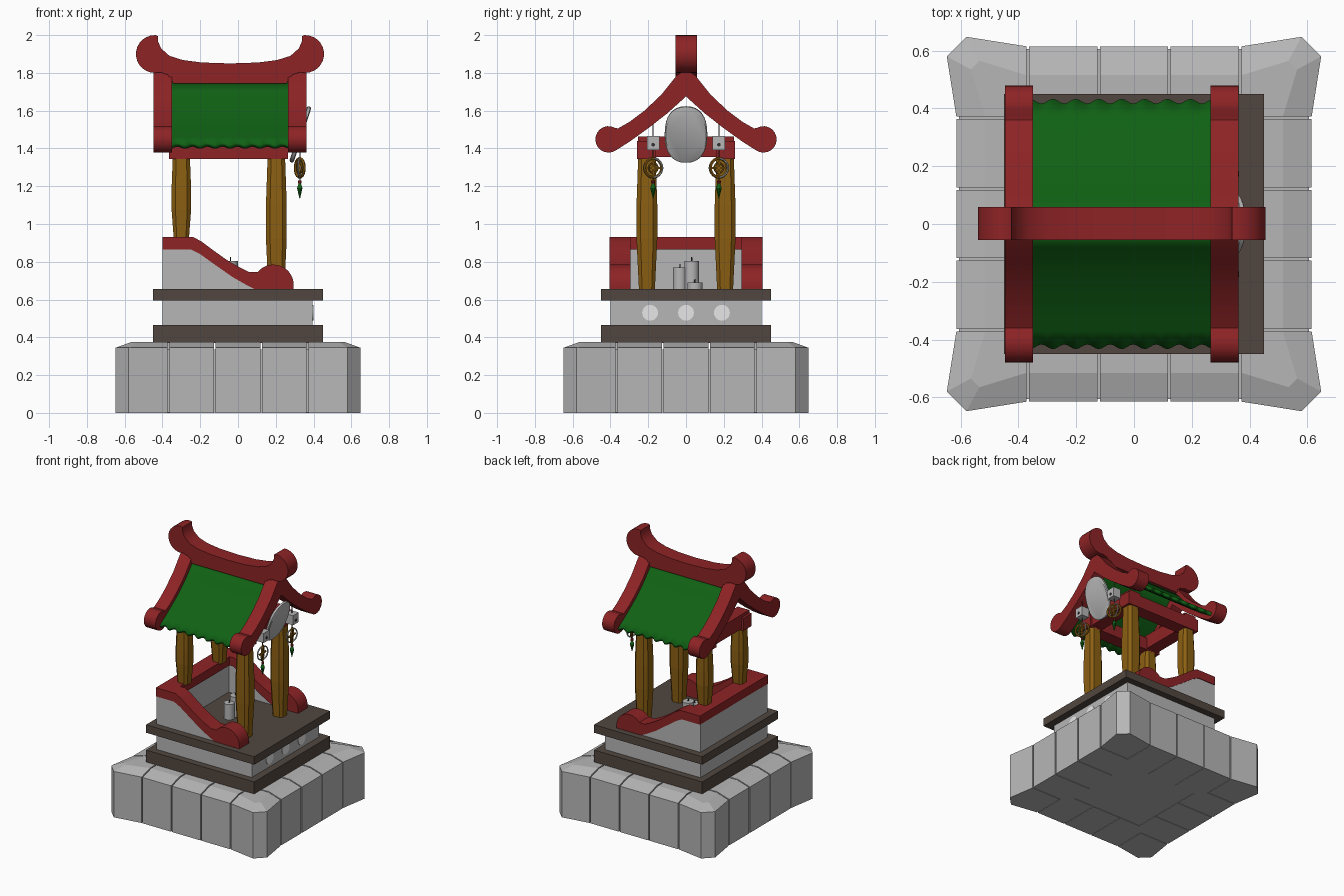
import bpy, bmesh, math
from mathutils import Matrix, Vector

if "Cube" in bpy.data.objects:
    bpy.data.objects.remove(bpy.data.objects["Cube"])

def mat(name, r, g, b):
    m = bpy.data.materials.new(name)
    m.diffuse_color = (r, g, b, 1)
    m.use_nodes = True
    m.node_tree.nodes["Principled BSDF"].inputs["Base Color"].default_value = m.diffuse_color
    return m

STONE = mat("stone grey", 0.47, 0.47, 0.47)
RED = mat("lacquer red", 0.27, 0.017, 0.019)
GREEN = mat("roof green", 0.005, 0.12, 0.007)
WOOD = mat("ochre wood", 0.26, 0.115, 0.006)
BROWN = mat("dark brown", 0.083, 0.062, 0.05)
WHITE = mat("white", 0.95, 0.95, 0.95)
DARK = mat("dark iron", 0.03, 0.03, 0.03)
CX = -0.0425  # centre of the roof along x

def finish(name, bm, m, smooth=False):
    bmesh.ops.recalc_face_normals(bm, faces=bm.faces)
    me = bpy.data.meshes.new(name)
    bm.to_mesh(me)
    bm.free()
    me.materials.append(m)
    if smooth:
        me.shade_smooth()
        me.set_sharp_from_angle(angle=math.radians(30))
    ob = bpy.data.objects.new(name, me)
    bpy.context.collection.objects.link(ob)
    return ob

def loft(name, rings, m, smooth=False):
    """Skin closed rings of equal length and cap both ends."""
    bm = bmesh.new()
    vs = [[bm.verts.new(p) for p in r] for r in rings]
    n = len(vs[0])
    for a, b in zip(vs, vs[1:]):
        for i in range(n):
            bm.faces.new((a[i], a[(i + 1) % n], b[(i + 1) % n], b[i]))
    bm.faces.new(vs[0])
    bm.faces.new(vs[-1])
    return finish(name, bm, m, smooth)

def prism(name, pts, axis, a, b, m, smooth=True):
    """Extrude a 2D outline along x (points are y,z) or y (points are x,z)."""
    put = (lambda p, t: (t, p[0], p[1])) if axis == 'x' else (lambda p, t: (p[0], t, p[1]))
    return loft(name, [[put(p, t) for p in pts] for t in (a, b)], m, smooth)

def box(name, x0, x1, y0, y1, z0, z1, m):
    return prism(name, [(x0, z0), (x1, z0), (x1, z1), (x0, z1)], 'y', y0, y1, m, False)

def cyl(name, c, r1, r2, h, m, axis='z', n=20):
    bm = bmesh.new()
    rot = Matrix.Rotation(math.pi / 2, 4, 'Y') if axis == 'x' else Matrix()
    bmesh.ops.create_cone(bm, cap_ends=True, segments=n, radius1=r1, radius2=r2, depth=h,
                          matrix=Matrix.Translation(c) @ rot)
    return finish(name, bm, m, True)

def torus(name, c, R, r, m, turn):
    """Ring facing x, turned about z."""
    bm = bmesh.new()
    M = Matrix.Translation(c) @ Matrix.Rotation(turn, 4, 'Z')
    n, k = 24, 6
    g = []
    for i in range(n):
        a = math.tau * i / n
        g.append([bm.verts.new(M @ Vector((r * math.sin(math.tau * j / k),
                  (R + r * math.cos(math.tau * j / k)) * math.cos(a),
                  (R + r * math.cos(math.tau * j / k)) * math.sin(a)))) for j in range(k)])
    for i in range(n):
        for j in range(k):
            p, q = g[i], g[(i + 1) % n]
            bm.faces.new((p[j], q[j], q[(j + 1) % k], p[(j + 1) % k]))
    return finish(name, bm, m, True)

def arc(cx, cz, r, a0, a1, n=14):
    return [(cx + r * math.cos(math.radians(a0 + (a1 - a0) * i / n)),
             cz + r * math.sin(math.radians(a0 + (a1 - a0) * i / n))) for i in range(n + 1)]

def mirrored(half, c=0):
    """Close a half outline that starts and ends on its mirror line."""
    return [(c + u, z) for u, z in half] + [(c - u, z) for u, z in half[-2:0:-1]]

# Stone base: core, three stones per side, flared corner stones
box("base_core", -0.605, 0.605, -0.605, 0.605, 0.003, 0.335, STONE)
for k in range(4):
    R = Matrix.Rotation(k * math.pi / 2, 3, 'Z')
    def stone(name, low, top):
        rings = [[R @ Vector((x, y, z)) for x, y in pts] for pts, z in ((low, 0), (low, 0.345), (top, 0.375))]
        loft(name, rings, STONE)
    for i in (-1, 0, 1):
        x0, x1 = i * 0.245 - 0.118, i * 0.245 + 0.118
        stone("base_stone", [(x0, 0.3), (x1, 0.3), (x1, 0.615), (x0, 0.615)],
              [(x0, 0.3), (x1, 0.3), (x1, 0.515), (x0, 0.515)])
    stone("base_corner", [(0.372, 0.372), (0.615, 0.372), (0.648, 0.58), (0.58, 0.648), (0.372, 0.615)],
          [(0.372, 0.372), (0.515, 0.372), (0.565, 0.535), (0.535, 0.565), (0.372, 0.515)])

# Stepped plinth
box("plinth_lower_slab", -0.45, 0.45, -0.45, 0.45, 0.37, 0.465, BROWN)
box("plinth_middle", -0.4, 0.395, -0.4, 0.4, 0.46, 0.6, STONE)
box("plinth_upper_slab", -0.45, 0.45, -0.45, 0.45, 0.595, 0.655, BROWN)
for y in (-0.19, 0, 0.19):
    cyl("plinth_round_vent", (0.396, y, 0.53), 0.042, 0.042, 0.006, WHITE, 'x', 24)

# Side walls with sloping red rail, and back wall
rail_low = [(-0.4, 0.865), (-0.25, 0.865), (-0.2, 0.84), (-0.13, 0.79), (-0.03, 0.72), (0.04, 0.68), (0.09, 0.655)]
rail_top = [(0.0, 0.775), (-0.06, 0.81), (-0.13, 0.86), (-0.19, 0.905), (-0.235, 0.93), (-0.4, 0.93)]
for s in (-1, 1):
    prism("side_wall", rail_low + [(-0.4, 0.65)], 'y', s * 0.305, s * 0.4, STONE)
    prism("side_rail", rail_low + [(0.295, 0.655)] + arc(0.187, 0.677, 0.108, 0, 140) + [(0.06, 0.745)] + rail_top,
          'y', s * 0.293, s * 0.405, RED)
box("back_wall", -0.4, -0.29, -0.31, 0.31, 0.65, 0.866, STONE)
box("back_rail", -0.4, -0.275, -0.3, 0.3, 0.865, 0.93, RED)

# Candles
for x, y, r, z in ((-0.05, -0.032, 0.037, 0.77), (-0.04, 0.03, 0.039, 0.805), (0.02, 0.047, 0.04, 0.69)):
    cyl("candle", (x, y, (z + 0.65) / 2), r, r, z - 0.65, STONE)
    cyl("candle_wick", (x, y, z + 0.008), 0.004, 0.003, 0.022, DARK, n=6)

# Pillars with a swelling middle; rear ones stand on the rail
def pillar(name, x, y, rings):
    sq = [(1, .6), (.6, 1), (-.6, 1), (-1, .6), (-1, -.6), (-.6, -1), (.6, -1), (1, -.6)]
    loft(name, [[(x + u * w, y + v * w, z) for u, v in sq] for z, w in rings], WOOD)
for s in (-1, 1):
    pillar("front_pillar", 0.203, s * 0.207, [(0.65, 0.042), (0.92, 0.055), (1.1, 0.055), (1.36, 0.046)])
    pillar("rear_pillar", -0.3, s * 0.207, [(0.92, 0.04), (1.08, 0.052), (1.18, 0.052), (1.36, 0.045)])

# Beam frame
for s in (-1, 1):
    box("long_beam", -0.365, 0.265, s * 0.16, s * 0.26, 1.345, 1.44, RED)
for x in (-0.3, 0.203):
    box("cross_beam", x - 0.048, x + 0.048, -0.255, 0.255, 1.355, 1.462, RED)

# Curved gable boards with round ends
gable = mirrored([(0, 1.82), (0.05, 1.785), (0.13, 1.685), (0.22, 1.6), (0.3, 1.54), (0.36, 1.506)]
                 + arc(0.41, 1.448, 0.07, 120, -125)
                 + [(0.3, 1.435), (0.2, 1.507), (0.1, 1.585), (0, 1.675)])
prism("gable_board", gable, 'x', -0.447, -0.35, RED)
prism("gable_board", gable, 'x', 0.265, 0.362, RED)

# Ridge beam with curled ends
ridge = mirrored([(0, 1.85), (0.15, 1.855), (0.25, 1.868), (0.32, 1.89), (0.365, 1.93), (0.38, 1.965), (0.382, 1.995)]
                 + arc(0.398, 1.9, 0.1, 92, -105) + [(0.33, 1.79), (0.3, 1.745), (0, 1.745)], CX)
prism("ridge_beam", ridge, 'y', -0.056, 0.058, RED)

# Green roof sheets with scalloped eaves
slope = [(0.03, 1.755), (0.08, 1.7), (0.13, 1.645), (0.22, 1.565), (0.31, 1.5), (0.37, 1.46), (0.425, 1.425)]
for s in (-1, 1):
    bm = bmesh.new()
    n, rows = 64, []
    for k, (y, z) in enumerate(slope):
        row = []
        for i in range(n + 1):
            w = 0.008 * math.cos(math.tau * 8 * i / n) if k == len(slope) - 1 else 0
            row.append(bm.verts.new((-0.36 + 0.635 * i / n, s * (y + w), z - w * 0.7)))
        rows.append(row)
    for a, b in zip(rows, rows[1:]):
        for i in range(n):
            bm.faces.new((a[i], a[i + 1], b[i + 1], b[i]))
    sheet = finish("roof_sheet", bm, GREEN, True)
    mod = sheet.modifiers.new("thickness", 'SOLIDIFY')
    mod.thickness = 0.025
    up = sheet.data.polygons[0].normal.z > 0
    mod.offset = -1 if up else 1

# Tilted oval mirror in the gable
tilt = Matrix.Translation((0.33, 0, 1.474)) @ Matrix.Rotation(math.radians(18), 4, 'Y')
rings = []
for x, k in ((-0.012, 0.94), (-0.007, 1), (0.007, 1), (0.012, 0.94)):
    rings.append([tilt @ Vector((x, 0.113 * k * math.copysign(abs(math.cos(a)) ** 0.85, math.cos(a)),
                                 0.155 * k * math.copysign(abs(math.sin(a)) ** 0.85, math.sin(a))))
                  for a in (math.tau * i / 32 for i in range(32))])
loft("oval_mirror", rings, STONE, True)

# Hanging charms: bell box, rings, square, bead and tassel
for s in (-1, 1):
    y, x = s * 0.174, 0.327
    cyl("charm_cord", (x, y, 1.37), 0.003, 0.003, 0.33, DARK, n=6)
    box("charm_box", x - 0.032, x + 0.032, y - 0.033, y + 0.033, 1.393, 1.465, STONE)
    cyl("charm_box_dot", (x + 0.033, y, 1.42), 0.01, 0.01, 0.006, DARK, 'x', 10)
    torus("charm_outer_ring", (x, y, 1.297), 0.05, 0.005, STONE, math.radians(-10))
    torus("charm_coin_ring", (x, y, 1.297), 0.05, 0.008, WOOD, math.radians(28))
    torus("charm_inner_ring", (x, y, 1.297), 0.026, 0.006, WOOD, math.radians(28))
    box("charm_bar", x - 0.005, x + 0.005, y - 0.005, y + 0.005, 1.245, 1.35, WOOD)
    box("charm_cross_bar", x - 0.005, x + 0.005, y - 0.04, y + 0.04, 1.292, 1.302, WOOD)
    cyl("charm_bead", (x, y, 1.223), 0.01, 0.01, 0.016, RED, n=10)
    cyl("charm_tassel_top", (x, y, 1.203), 0.015, 0.006, 0.026, GREEN, n=10)
    cyl("charm_tassel", (x, y, 1.163), 0.002, 0.015, 0.054, GREEN, n=10)
